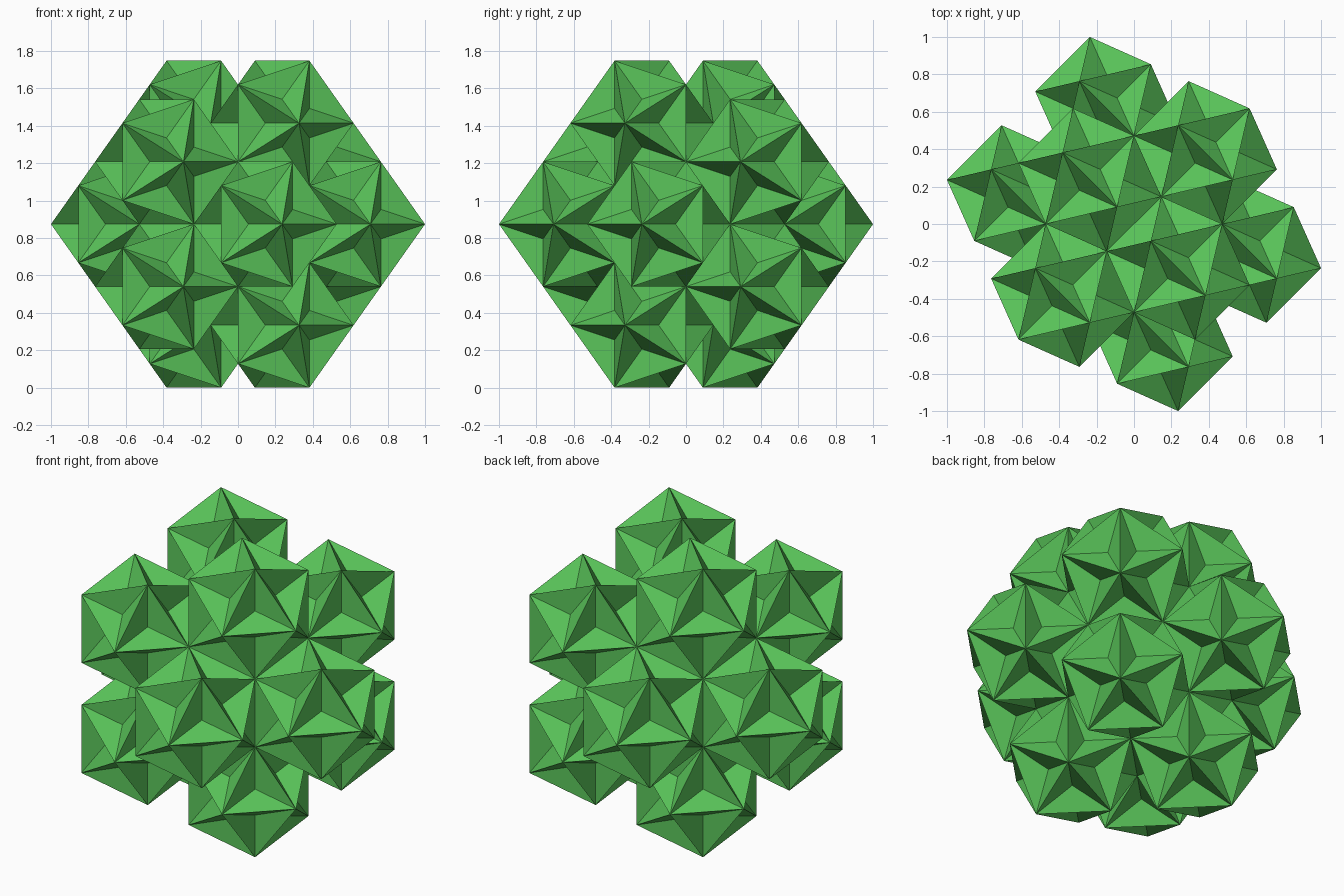
import bpy, bmesh
from math import sqrt, radians
from itertools import combinations
from mathutils import Vector, Matrix

if "Cube" in bpy.data.objects:
    bpy.data.objects.remove(bpy.data.objects["Cube"])

PHI = (1 + sqrt(5)) / 2
R = sqrt(2) / PHI**4          # scale of one small star solid
CENTRE = Vector((0, 0, sqrt(2) / PHI))
TURN = Matrix.Rotation(radians(-45), 3, 'Z')

# the twelve icosahedron corners, turned 45 degrees about z
corners = []
for a in (1, -1):
    for b in (PHI, -PHI):
        corners += [TURN @ Vector(c) for c in ((a, 0, b), (b, a, 0), (0, b, a))]


def star_mesh():
    """Great dodecahedron: an icosahedron with every face dented inward."""
    bm = bmesh.new()
    vs = [bm.verts.new(c * R) for c in corners]
    for tri in combinations(vs, 3):
        if all((p.co - q.co).length < 2.1 * R for p, q in combinations(tri, 2)):
            total = tri[0].co + tri[1].co + tri[2].co
            dent = bm.verts.new(total / PHI**3)
            for p, q in combinations(tri, 2):
                f = bm.faces.new((p, q, dent))
                f.normal_update()
                if f.normal.dot(total) < 0:
                    f.normal_flip()
    me = bpy.data.meshes.new("star_solid")
    bm.to_mesh(me)
    bm.free()
    return me


green = bpy.data.materials.new("green")
green.diffuse_color = (0.1, 0.55, 0.1, 1)
green.use_nodes = True
green.node_tree.nodes["Principled BSDF"].inputs["Base Color"].default_value = green.diffuse_color
mesh = star_mesh()
mesh.materials.append(green)

# twelve star solids, one on each corner of a larger icosahedron, sharing edges
for i, c in enumerate(corners):
    ob = bpy.data.objects.new(f"star_solid_{i + 1}", mesh)
    ob.location = CENTRE + c * R * PHI
    bpy.context.collection.objects.link(ob)
